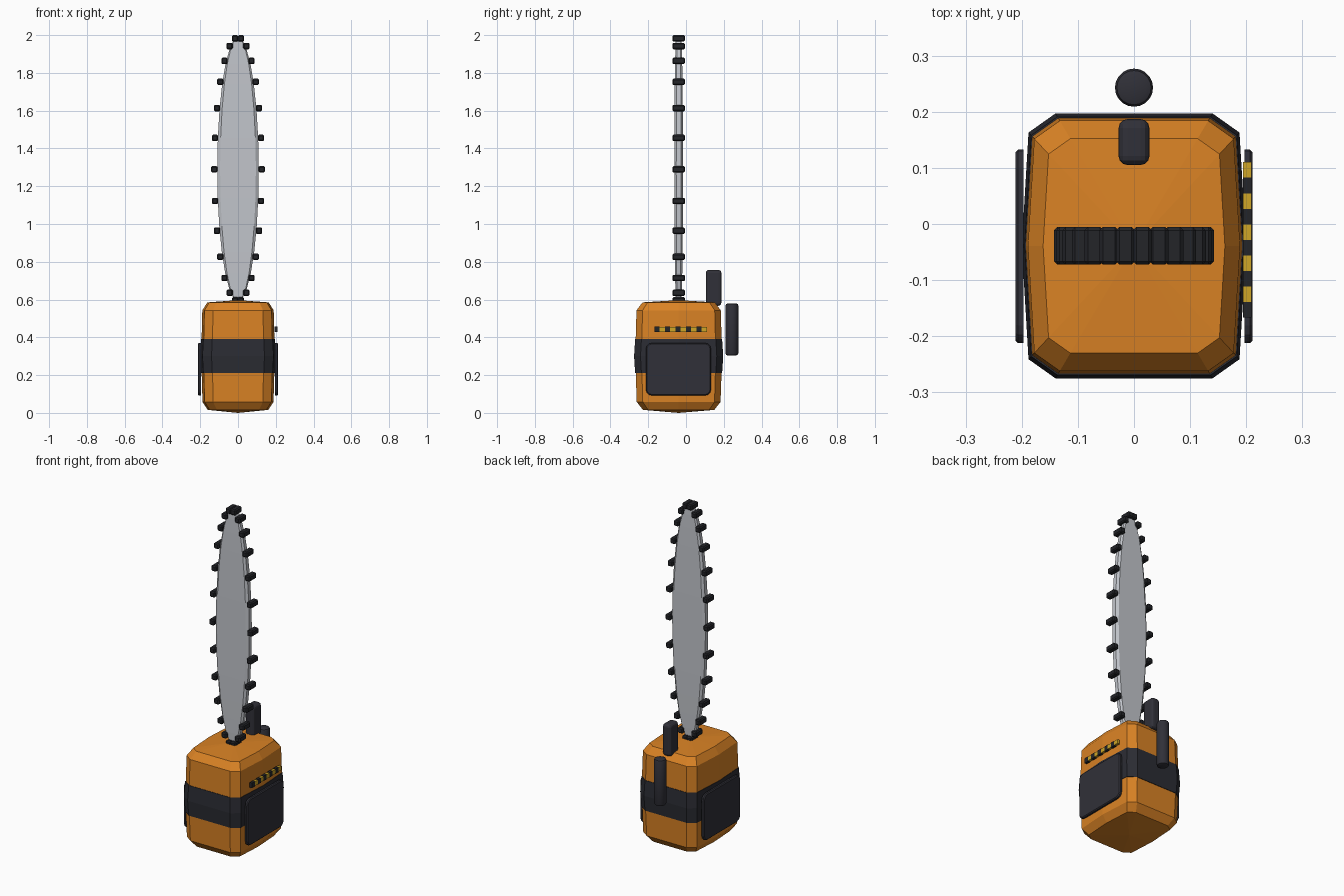
import bpy, bmesh, math
from mathutils import Matrix, Vector

if "Cube" in bpy.data.objects:
    bpy.data.objects.remove(bpy.data.objects["Cube"])

CY = -0.039  # depth of the body and blade centre


def material(name, r, g, b):
    m = bpy.data.materials.new(name)
    m.diffuse_color = (r, g, b, 1)
    m.use_nodes = True
    m.node_tree.nodes["Principled BSDF"].inputs["Base Color"].default_value = m.diffuse_color
    return m


ORANGE = material("orange_shell", 0.70, 0.225, 0.018)
BAND = material("dark_band", 0.024, 0.025, 0.033)
GRIP = material("dark_grip", 0.030, 0.030, 0.040)
BLACK = material("black_teeth", 0.017, 0.018, 0.022)
STEEL = material("steel", 0.54, 0.56, 0.60)
YELLOW = material("yellow_stripe", 0.62, 0.38, 0.02)


def finish(name, bm, *mats):
    bmesh.ops.recalc_face_normals(bm, faces=bm.faces)
    me = bpy.data.meshes.new(name)
    bm.to_mesh(me)
    bm.free()
    ob = bpy.data.objects.new(name, me)
    for m in mats:
        me.materials.append(m)
    bpy.context.collection.objects.link(ob)
    return ob


def add_box(bm, centre, size):
    mat = Matrix.Translation(centre) @ Matrix.Diagonal((*size, 1))
    return bmesh.ops.create_cube(bm, size=1, matrix=mat)["verts"]


def bevel_edges(bm, edges, offset, segments=1):
    bmesh.ops.bevel(bm, geom=edges, offset=offset, segments=segments,
                    profile=0.5, affect='EDGES')


def loft(bm, rings, bottom, top):
    """Skin a stack of rings and close both ends with a fan to a point."""
    loops = [[bm.verts.new(p) for p in r] for r in rings]
    n = len(loops[0])
    for a, b in zip(loops, loops[1:]):
        for i in range(n):
            j = (i + 1) % n
            bm.faces.new((a[i], a[j], b[j], b[i]))
    for ring, tip in ((loops[0], bottom), (loops[-1], top)):
        v = bm.verts.new(tip)
        for i in range(n):
            bm.faces.new((ring[i], ring[(i + 1) % n], v))


# engine housing: bulging ten-sided shell
quarter = [(0.2, 0), (0.188, 0.202), (0.14, 0.236)]
outline = quarter + [(-x, y) for x, y in quarter[::-1]]
outline += [(-x, -y) for x, y in quarter[1:]] + [(x, -y) for x, y in quarter[:0:-1]]


def body_ring(z, s):
    return [(x * s, CY + y * s, z) for x, y in outline]


bm = bmesh.new()
loft(bm, [body_ring(z, s) for z, s in
          ((0.016, 0.80), (0.058, 0.94), (0.30, 0.975), (0.543, 0.945), (0.585, 0.81))],
     (0, CY, 0.0), (0, CY, 0.597))
finish("engine_housing", bm, ORANGE)

# dark belt around the housing
bm = bmesh.new()
loft(bm, [body_ring(z, s) for z, s in ((0.21, 0.975), (0.30, 1.0), (0.39, 0.975))],
     (0, CY, 0.21), (0, CY, 0.39))
finish("housing_belt", bm, BAND)

# side cover plates with rounded corners
for side, label in ((1, "right"), (-1, "left")):
    bm = bmesh.new()
    add_box(bm, (side * 0.204, CY - 0.001, 0.231), (0.015, 0.345, 0.278))
    along_x = [e for e in bm.edges
               if abs((e.verts[0].co - e.verts[1].co).x) > 0.01]
    bevel_edges(bm, along_x, 0.032, 3)
    rim = [e for e in bm.edges if all(side * v.co.x > 0.21 for v in e.verts)]
    bevel_edges(bm, rim, 0.005)
    finish(label + "_cover_plate", bm, GRIP)

# warning stripe on the right side: alternating dark and yellow blocks
bm = bmesh.new()
for i in range(10):
    y = -0.153 + i * 0.0277
    before = set(bm.faces)
    dark = i % 2 == 0
    add_box(bm, (0.2015, y, 0.442), (0.015, 0.0277, 0.030 if dark else 0.025))
    for f in set(bm.faces) - before:
        f.material_index = 0 if dark else 1
finish("warning_stripe", bm, BLACK, YELLOW)

# guide bar: lofted, thinner and narrower towards both ends
bm = bmesh.new()
rings = []
for k in range(13):
    a = math.radians(168 - k * 13.15)
    w, z = 0.110 * math.sin(a), 1.289 + 0.698 * math.cos(a)
    w = max(w, 0.022)
    t = 0.013 + 0.010 * math.sin(a)
    half = [(w, -0.55 * t), (w, 0.55 * t), (0.86 * w, t)]
    sect = half + [(-0.86 * w, t)] + [(-x, -y) for x, y in half[:2]]
    sect += [(-0.86 * w, -t), (0.86 * w, -t)]
    rings.append([(x, CY + y, z) for x, y in sect])
loft(bm, rings, (0, CY, rings[0][0][2] - 0.01), (0, CY, rings[-1][0][2] + 0.004))
finish("guide_bar", bm, STEEL)

# chain teeth spaced around an ellipse
bm = bmesh.new()
for k in range(26):
    a = (k + 0.5) * math.tau / 26
    add_box(bm, (0.1255 * math.sin(a), CY, 1.289 + 0.6985 * math.cos(a)),
            (0.034, 0.067, 0.034))
bevel_edges(bm, bm.edges[:], 0.006)
finish("chain_teeth", bm, BLACK)

# upright hand guard on the top, behind the blade
bm = bmesh.new()
add_box(bm, (0, 0.146, 0.662), (0.055, 0.082, 0.19))
bevel_edges(bm, bm.edges[:], 0.016, 3)
finish("hand_guard", bm, GRIP)

# rear grip: round bar with softened ends
bm = bmesh.new()
bmesh.ops.create_cone(bm, cap_ends=True, segments=20, radius1=0.034, radius2=0.034,
                      depth=0.276, matrix=Matrix.Translation((0, 0.243, 0.442)))
caps = [e for e in bm.edges if abs(e.verts[0].co.z - e.verts[1].co.z) < 0.001]
bevel_edges(bm, caps, 0.012, 2)
grip = finish("rear_grip", bm, GRIP)

# smooth the rounded grip only
bpy.context.view_layer.objects.active = grip
grip.select_set(True)
bpy.ops.object.shade_smooth_by_angle(angle=math.radians(35))
